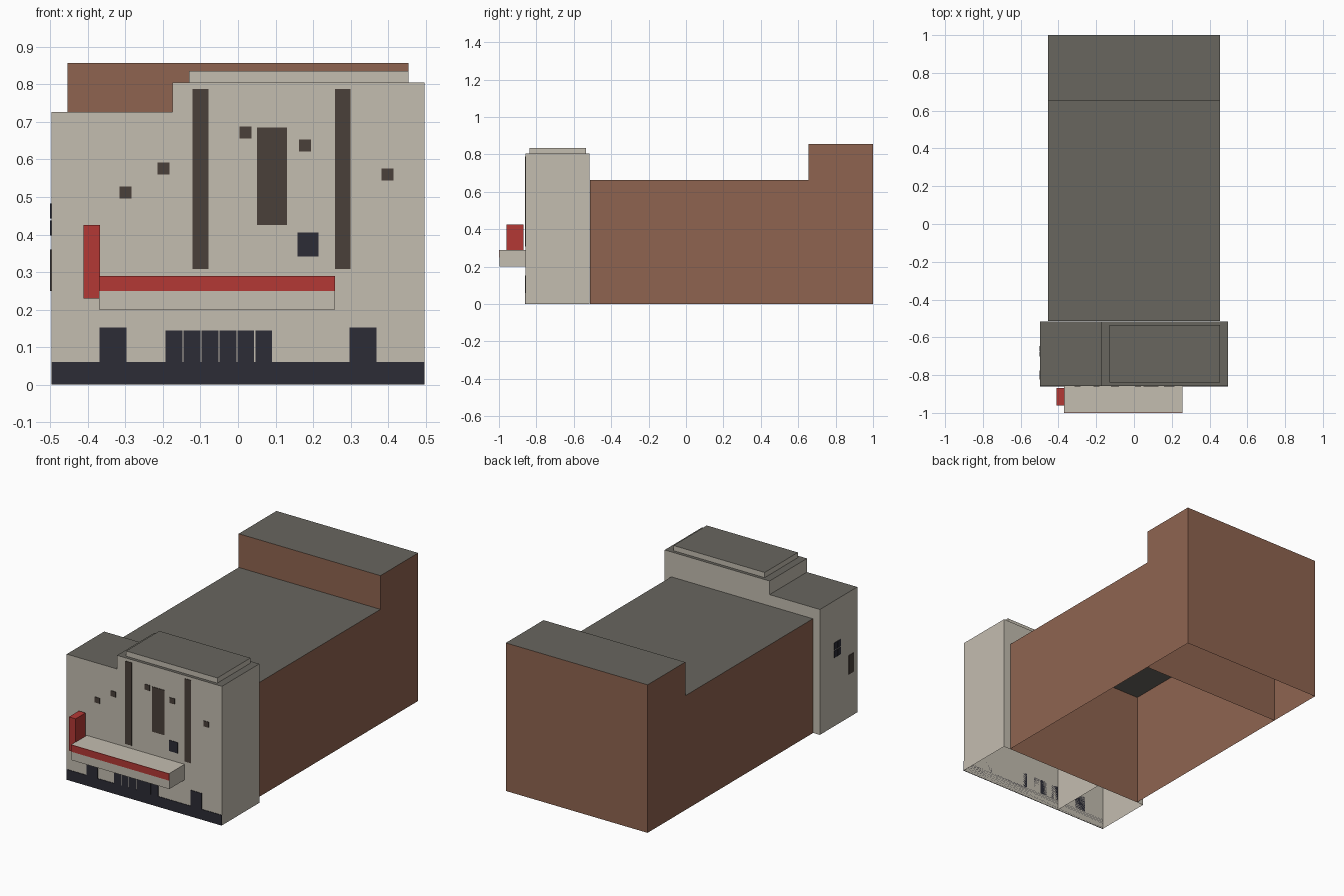
import bpy
import bmesh
from mathutils import Vector

cube = bpy.data.objects.get("Cube")
if cube:
    bpy.data.objects.remove(cube, do_unlink=True)


def material(name, hex_code):
    """Flat material from an sRGB hex code, stored as linear values."""
    srgb = [int(hex_code[i:i + 2], 16) / 255 for i in (0, 2, 4)]
    color = [c / 12.92 if c < 0.04 else ((c + 0.055) / 1.055) ** 2.4 for c in srgb] + [1]
    mat = bpy.data.materials.new(name)
    mat.use_nodes = True
    mat.diffuse_color = color
    mat.node_tree.nodes["Principled BSDF"].inputs["Base Color"].default_value = color
    return mat


STONE = material("pale stone", "c4bdb0")
BRICK = material("brown brick", "8f6450")
ROOF = material("grey roof", "68665f")
RED = material("sign red", "b43835")
GLASS = material("dark glass", "2c2c36")
BRONZE = material("dark bronze", "4a403a")


def box(name, x, y, z, mat, roof=None, open_sides=()):
    """Box between limits; open_sides lists outward directions left without a face."""
    bm = bmesh.new()
    bmesh.ops.create_cube(bm, size=1)
    for v in bm.verts:
        v.co = [lim[0] if c < 0 else lim[1] for c, lim in zip(v.co, (x, y, z))]
    bm.normal_update()
    missing = [f for f in bm.faces
               if any(f.normal.dot(Vector(d)) > 0.9 for d in open_sides)]
    bmesh.ops.delete(bm, geom=missing, context="FACES")
    mesh = bpy.data.meshes.new(name)
    mesh.materials.append(mat)
    if roof:
        mesh.materials.append(roof)
        for f in bm.faces:
            f.material_index = int(f.normal.z > 0.9)
    bm.to_mesh(mesh)
    bm.free()
    obj = bpy.data.objects.new(name, mesh)
    bpy.context.collection.objects.link(obj)
    return obj


DOWN, LEFT, BACK = (0, 0, -1), (1, 0, 0), (0, 1, 0)
HALF, FRONT, REAR, STEP = 0.497, -0.857, -0.515, -0.175

# Auditorium and taller stage house, hollow and open below
box("auditorium", (-0.454, 0.454), (REAR + 0.002, 0.655), (0, 0.662), BRICK, ROOF, (DOWN, BACK))
box("stage_house", (-0.454, 0.454), (0.655, 1), (0, 0.857), BRICK, ROOF, (DOWN,))

# Entrance block with a lower wing and a raised cap
box("entrance_block", (STEP, HALF), (FRONT, REAR), (0, 0.805), STONE, ROOF, (DOWN,))
box("lower_wing", (-HALF, STEP), (FRONT, REAR), (0, 0.726), STONE, ROOF, (DOWN, LEFT))
box("roof_cap", (-0.13, 0.454), (-0.838, -0.534), (0.805, 0.835), STONE, ROOF, (DOWN,))

# Canopy with red fascia, and upright sign
box("canopy", (-0.37, 0.258), (-0.997, FRONT), (0.2, 0.29), STONE)
box("canopy_fascia", (-0.37, 0.258), (-1, -0.997), (0.25, 0.29), RED)
box("upright_sign", (-0.411, -0.368), (-0.96, -0.869), (0.23, 0.425), RED)


def front_plate(name, x, z, mat):
    box(name, x, (FRONT - 0.003, FRONT), z, mat)


def side_plate(name, y, z, mat):
    box(name, (-HALF - 0.003, -HALF), y, z, mat)


# Dark base band and doors
front_plate("base_band", (-HALF, HALF), (0, 0.06), GLASS)
for side, x in (("right", -0.333), ("left", 0.333)):
    front_plate(side + "_exit_door", (x - 0.036, x + 0.036), (0.06, 0.152), GLASS)
for i in range(6):
    x = -0.193 + i * 0.0478
    front_plate(f"entrance_door_{i + 1}", (x, x + 0.045), (0.06, 0.145), GLASS)

# Tall facade strips, central panel and window
for side, x in (("right", -0.1), ("left", 0.279)):
    front_plate(side + "_facade_strip", (x - 0.021, x + 0.021), (0.308, 0.788), BRONZE)
front_plate("facade_panel", (0.05, 0.13), (0.425, 0.685), BRONZE)
front_plate("facade_window", (0.159, 0.215), (0.342, 0.405), GLASS)

# Scattered square ornaments
squares = [(-0.3, 0.512), (-0.199, 0.576), (0.02, 0.672), (0.179, 0.637), (0.398, 0.56)]
for i, (x, z) in enumerate(squares):
    front_plate(f"square_ornament_{i + 1}", (x - 0.016, x + 0.016), (z - 0.016, z + 0.016), BRONZE)

# Side window panes and side panel
for i, z in enumerate((0.397, 0.443)):
    for j, y in enumerate((-0.702, -0.672)):
        side_plate(f"side_pane_{i * 2 + j + 1}", (y, y + 0.027), (z, z + 0.04), GLASS)
side_plate("side_panel", (-0.822, -0.776), (0.25, 0.36), BRONZE)
